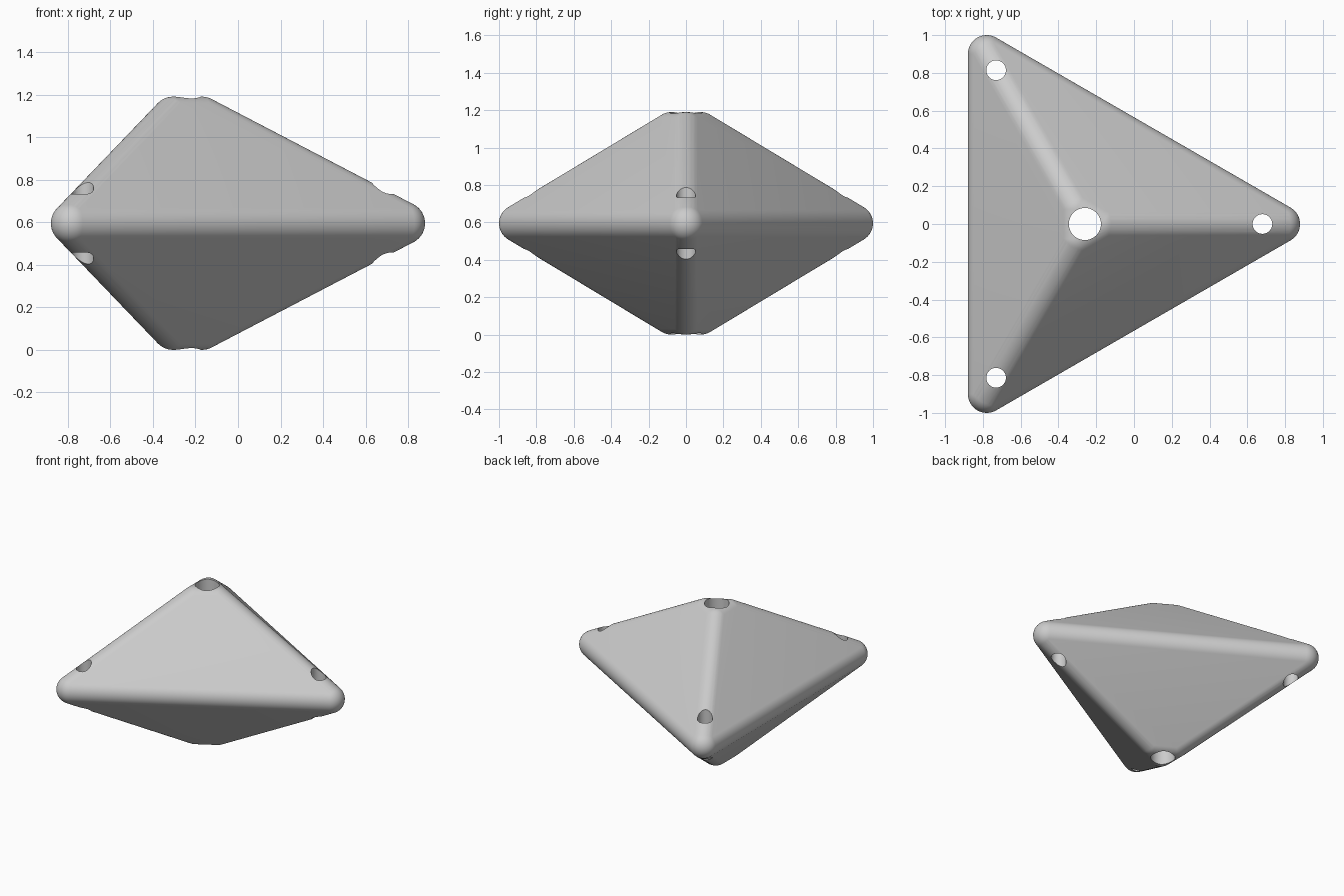
import bpy
import bmesh
from math import cos, sin, tau
from mathutils import Matrix, Vector

cube = bpy.data.objects.get("Cube")
if cube:
    bpy.data.objects.remove(cube, do_unlink=True)

ROUND = 0.1              # rounding radius of every edge
AXIS_X = -0.26           # x of the vertical axis through both tips
MID_Z = 0.595
CORNER = 1.039           # axis to corner centres
TIP = 0.09               # axis to truncated tip centres
TIP_Z = MID_Z - ROUND

grey = bpy.data.materials.new("Light grey")
grey.use_nodes = True
grey.diffuse_color = (0.6, 0.6, 0.6, 1)
grey.node_tree.nodes["Principled BSDF"].inputs["Base Color"].default_value = (0.6, 0.6, 0.6, 1)


def around(radius, z):
    """Three points spaced evenly around the vertical axis."""
    return [Vector((AXIS_X + radius * cos(i * tau / 3), radius * sin(i * tau / 3), z))
            for i in range(3)]


def make_object(name, bm):
    mesh = bpy.data.meshes.new(name)
    bm.to_mesh(mesh)
    bm.free()
    obj = bpy.data.objects.new(name, mesh)
    bpy.context.collection.objects.link(obj)
    mesh.materials.append(grey)
    return obj


# Rounded double pyramid: the hull around balls at the corners and tips
bm = bmesh.new()
centres = around(CORNER, MID_Z) + around(TIP, MID_Z + TIP_Z) + around(TIP, MID_Z - TIP_Z)
for centre in centres:
    bmesh.ops.create_uvsphere(bm, u_segments=48, v_segments=24, radius=ROUND,
                              matrix=Matrix.Translation(centre))
bmesh.ops.delete(bm, geom=bm.faces[:], context='FACES_ONLY')
bmesh.ops.delete(bm, geom=bm.edges[:], context='EDGES_FACES') if not bm.verts else None
hull = bmesh.ops.convex_hull(bm, input=bm.verts[:])
keep = {v for f in bm.faces for v in f.verts}
bmesh.ops.delete(bm, geom=[v for v in bm.verts if v not in keep], context='VERTS')
bmesh.ops.delete(bm, geom=[e for e in bm.edges if not e.link_faces], context='EDGES')
bmesh.ops.dissolve_limit(bm, angle_limit=0.002, verts=bm.verts[:], edges=bm.edges[:])
bmesh.ops.recalc_face_normals(bm, faces=bm.faces[:])
body = make_object("rounded_double_pyramid", bm)

# Vertical through holes: one large on the axis, one small near each corner
bm = bmesh.new()
holes = [(Vector((AXIS_X, 0, MID_Z)), 0.085)] + [(p, 0.052) for p in around(0.94, MID_Z)]
for centre, radius in holes:
    bmesh.ops.create_cone(bm, cap_ends=True, segments=48, radius1=radius, radius2=radius,
                          depth=2, matrix=Matrix.Translation(centre))
cutter = make_object("hole_cutter", bm)
cutter.hide_render = True

cut = body.modifiers.new("holes", 'BOOLEAN')
cut.operation = 'DIFFERENCE'
cut.solver = 'EXACT'
cut.object = cutter

bpy.ops.object.select_all(action='DESELECT')
body.select_set(True)
bpy.context.view_layer.objects.active = body
bpy.ops.object.modifier_apply(modifier=cut.name)
bpy.data.objects.remove(cutter, do_unlink=True)
bpy.ops.object.shade_smooth_by_angle(angle=0.6)
